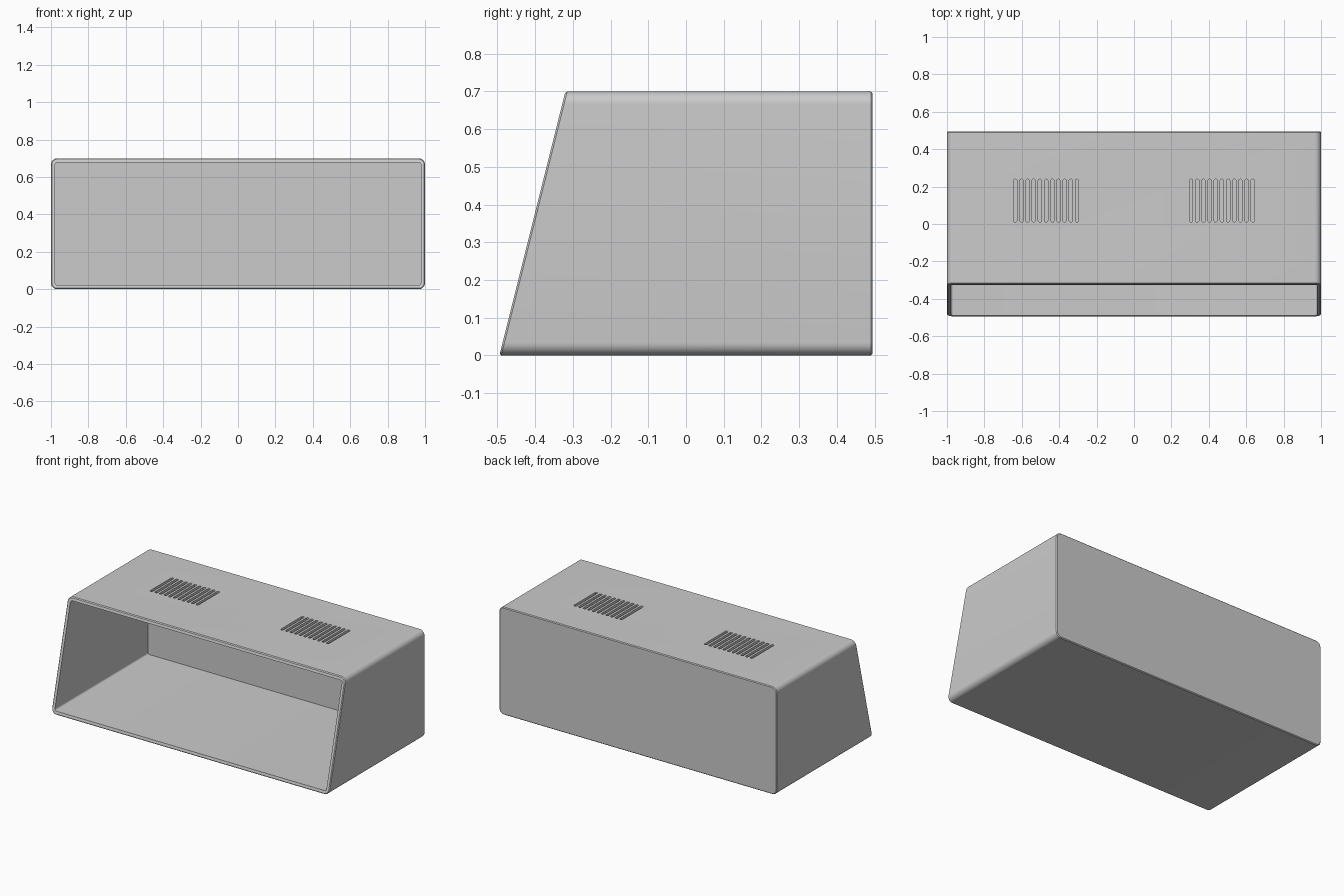
import bpy, bmesh
from math import cos, sin, pi, radians

cube = bpy.data.objects.get("Cube")
if cube:
    bpy.data.objects.remove(cube, do_unlink=True)

HALF_W, HEIGHT, BACK = 1.0, 0.7, 0.495
LEAN = 0.175 / HEIGHT          # forward slope of the open face
WALL, BEVEL, RADIUS = 0.022, 0.005, 0.034

grey = bpy.data.materials.new("case grey")
grey.use_nodes = True
colour = (0.6, 0.6, 0.6, 1)
grey.diffuse_color = colour
grey.node_tree.nodes["Principled BSDF"].inputs["Base Color"].default_value = colour


def make_object(name, bm):
    bmesh.ops.recalc_face_normals(bm, faces=bm.faces)
    mesh = bpy.data.meshes.new(name)
    bm.to_mesh(mesh)
    bm.free()
    obj = bpy.data.objects.new(name, mesh)
    bpy.context.collection.objects.link(obj)
    mesh.materials.append(grey)
    return obj


def back_y(offset):
    return lambda z: BACK - offset


def front_y(offset):
    return lambda z: -BACK + LEAN * z + offset


def ring(bm, inset, radius, y_at, steps=8):
    """Rounded rectangle loop, inset from the outside of the case."""
    verts = []
    corners = ((1, 1), (-1, 1), (-1, -1), (1, -1))
    for k, (sx, sz) in enumerate(corners):
        cx = sx * (HALF_W - inset - radius)
        cz = HEIGHT / 2 + sz * (HEIGHT / 2 - inset - radius)
        for i in range(steps + 1):
            a = (k + i / steps) * pi / 2
            x, z = cx + radius * cos(a), cz + radius * sin(a)
            verts.append(bm.verts.new((x, y_at(z), z)))
    return verts


def bridge(bm, a, b):
    n = len(a)
    for i in range(n):
        j = (i + 1) % n
        bm.faces.new((a[i], a[j], b[j], b[i]))


# Hollow case: outer back, outer sides, rim, inner sides, inner back
bm = bmesh.new()
inner_r = RADIUS - WALL
loops = [
    ring(bm, BEVEL, RADIUS - BEVEL, back_y(0)),
    ring(bm, 0, RADIUS, back_y(BEVEL)),
    ring(bm, 0, RADIUS, front_y(BEVEL)),
    ring(bm, BEVEL, RADIUS - BEVEL, front_y(0)),
    ring(bm, WALL, inner_r, front_y(0)),
    ring(bm, WALL, inner_r, back_y(WALL)),
]
for a, b in zip(loops, loops[1:]):
    bridge(bm, a, b)
bm.faces.new(loops[0])
bm.faces.new(loops[-1])
case = make_object("case", bm)

# Cutter with two banks of round-ended vent slots
SLOTS, PITCH, SLOT_R = 11, 0.033, 0.009
Y0, Y1 = 0.01, 0.24
bm = bmesh.new()
for side in (-1, 1):
    for i in range(SLOTS):
        x = side * 0.47 + (i - (SLOTS - 1) / 2) * PITCH
        outline = []
        for cy, start in ((Y1 - SLOT_R, 0), (Y0 + SLOT_R, pi)):
            for s in range(7):
                a = start + pi * s / 6
                outline.append((x + SLOT_R * cos(a), cy + SLOT_R * sin(a)))
        low = [bm.verts.new((px, py, HEIGHT - 0.1)) for px, py in outline]
        high = [bm.verts.new((px, py, HEIGHT + 0.1)) for px, py in outline]
        bridge(bm, low, high)
        bm.faces.new(low)
        bm.faces.new(high)
cutter = make_object("vent_cutter", bm)
cutter.hide_render = True

# Cut the vents and finish the shading
cut = case.modifiers.new("vents", "BOOLEAN")
cut.operation = "DIFFERENCE"
cut.solver = "EXACT"
cut.object = cutter
bpy.ops.object.select_all(action="DESELECT")
case.select_set(True)
bpy.context.view_layer.objects.active = case
bpy.ops.object.modifier_apply(modifier=cut.name)
bpy.data.objects.remove(cutter, do_unlink=True)
bpy.ops.object.shade_smooth_by_angle(angle=radians(30))
